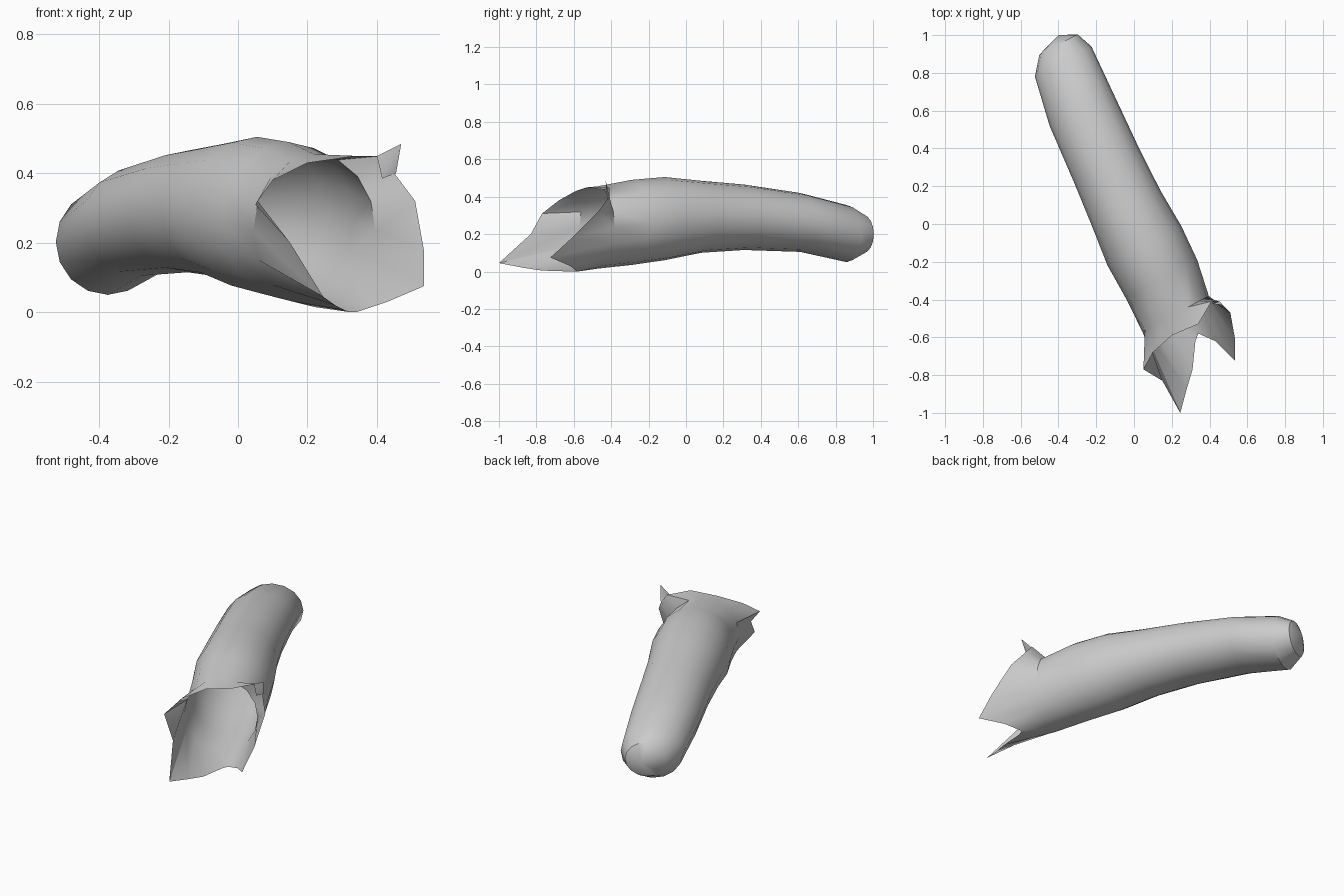
import bpy, bmesh, math
from mathutils import Vector

cube = bpy.data.objects.get("Cube")
if cube:
    bpy.data.objects.remove(cube, do_unlink=True)

SIDES = 16
ACROSS = Vector((0.88, 0.47, 0))

material = bpy.data.materials.new("plain grey")
material.use_nodes = True
grey = (0.6, 0.6, 0.6, 1)
material.diffuse_color = grey
shader = next(n for n in material.node_tree.nodes if n.type == "BSDF_PRINCIPLED")
shader.inputs["Base Color"].default_value = grey


def finish(mesh_data, name):
    """Turn a bmesh into a named, shaded object."""
    bmesh.ops.recalc_face_normals(mesh_data, faces=mesh_data.faces)
    mesh = bpy.data.meshes.new(name)
    mesh_data.to_mesh(mesh)
    mesh_data.free()
    mesh.materials.append(material)
    part = bpy.data.objects.new(name, mesh)
    bpy.context.collection.objects.link(part)
    bpy.ops.object.select_all(action="DESELECT")
    part.select_set(True)
    bpy.context.view_layer.objects.active = part
    bpy.ops.object.shade_smooth_by_angle(angle=math.radians(35))
    return part


def ring(mesh_data, x, y, half_width, bottom, top):
    """Upright oval cross-section, starting at the right and going over the top."""
    centre = Vector((x, y, (bottom + top) / 2))
    points = []
    for i in range(SIDES):
        angle = math.tau * i / SIDES
        offset = ACROSS * half_width * math.cos(angle)
        offset.z = (top - bottom) / 2 * math.sin(angle)
        points.append(mesh_data.verts.new(centre + offset))
    return points


def bridge(mesh_data, first, second):
    for i in range(SIDES):
        j = (i + 1) % SIDES
        mesh_data.faces.new((first[i], first[j], second[j], second[i]))


# Cross-sections from the closed end: x, y, half width, bottom, top
sections = [
    (-0.40, 0.95, 0.115, 0.10, 0.30),
    (-0.375, 0.86, 0.17, 0.05, 0.355),
    (-0.28, 0.61, 0.19, 0.105, 0.42),
    (-0.145, 0.31, 0.195, 0.115, 0.465),
    (-0.04, 0.08, 0.205, 0.10, 0.485),
    (0.055, -0.115, 0.222, 0.06, 0.505),
    (0.145, -0.29, 0.215, 0.035, 0.49),
    (0.22, -0.475, 0.20, 0.015, 0.455),
]

# Torn edge of the open mouth, in the same order as a ring
torn_edge = [
    (0.535, -0.61, 0.18), (0.51, -0.47, 0.32), (0.45, -0.41, 0.4),
    (0.41, -0.41, 0.45), (0.34, -0.53, 0.45), (0.2, -0.59, 0.43),
    (0.1, -0.68, 0.38), (0.05, -0.77, 0.31), (0.15, -0.83, 0.2),
    (0.245, -1, 0.045), (0.28, -0.87, 0.02), (0.31, -0.77, 0.005),
    (0.325, -0.62, 0), (0.34, -0.58, 0), (0.43, -0.62, 0.03),
    (0.535, -0.725, 0.075),
]

# Curved hollow body with a rounded closed end
body = bmesh.new()
loops = [ring(body, *section) for section in sections]
loops.append([body.verts.new(point) for point in torn_edge])
for first, second in zip(loops, loops[1:]):
    bridge(body, first, second)
tip = body.verts.new((-0.4, 1, 0.2))
for i in range(SIDES):
    body.faces.new((tip, loops[0][i], loops[0][(i + 1) % SIDES]))
finish(body, "hollow_body")

# Small folded spike at the upper corner of the mouth
spike = bmesh.new()
corner, inner, outer, point = [spike.verts.new(p) for p in (
    (0.4, -0.42, 0.45), (0.415, -0.42, 0.385), (0.455, -0.41, 0.4), (0.47, -0.43, 0.485))]
spike.faces.new((corner, inner, point))
spike.faces.new((inner, outer, point))
finish(spike, "torn_spike")
